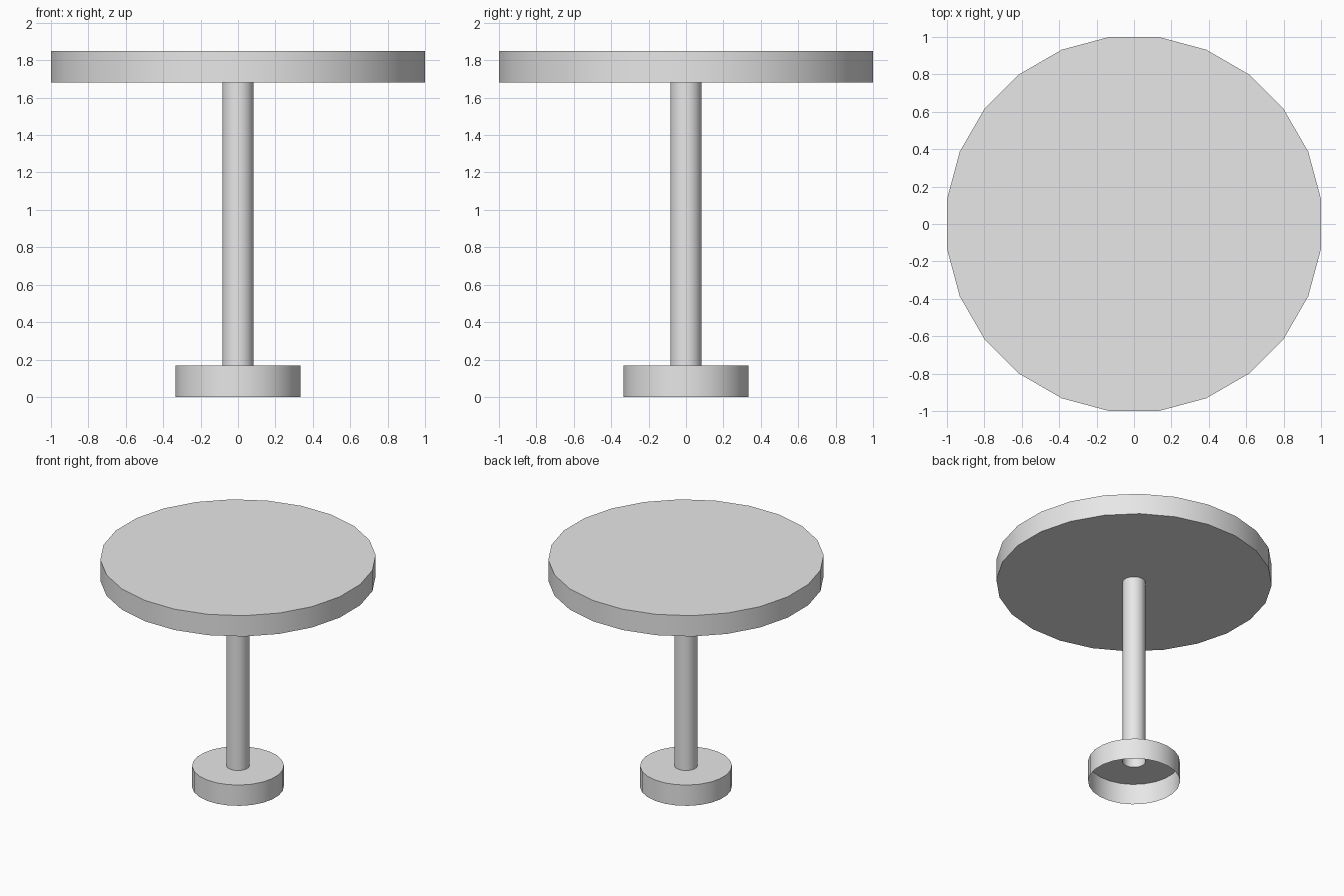
import bpy
import bmesh
import math

SIDES = 24
R = 1 / math.cos(math.pi / SIDES)   # corner radius, so the flats touch x, y = +-1
U = R / 6                           # thickness of tabletop and base

cube = bpy.data.objects.get("Cube")
if cube:
    bpy.data.objects.remove(cube, do_unlink=True)

grey = bpy.data.materials.new("light grey")
grey.use_nodes = True
grey.diffuse_color = (0.8, 0.8, 0.8, 1)
grey.node_tree.nodes["Principled BSDF"].inputs["Base Color"].default_value = (0.8, 0.8, 0.8, 1)


def lathe(name, profile, cap_first=False):
    """Turn (radius, height) points, listed top to bottom, around the z axis."""
    bm = bmesh.new()
    rings = []
    for r, z in profile:
        angles = [(i + 0.5) * math.tau / SIDES for i in range(SIDES)]
        rings.append([bm.verts.new((r * math.cos(a), r * math.sin(a), z)) for a in angles])
    if cap_first:
        bm.faces.new(rings[0])
    for upper, lower in zip(rings, rings[1:]):
        for i in range(SIDES):
            j = (i + 1) % SIDES
            bm.faces.new((upper[i], lower[i], lower[j], upper[j]))
    mesh = bpy.data.meshes.new(name)
    bm.to_mesh(mesh)
    bm.free()
    mesh.materials.append(grey)
    obj = bpy.data.objects.new(name, mesh)
    bpy.context.collection.objects.link(obj)
    bpy.ops.object.select_all(action="DESELECT")
    obj.select_set(True)
    bpy.context.view_layer.objects.active = obj
    bpy.ops.object.shade_smooth_by_angle(angle=math.radians(30))
    return obj


# Round top, its underside joined to the hollow stem
lathe("tabletop", [(R, 11 * U), (R, 10 * U), (U / 2, 10 * U)], cap_first=True)

# Hollow stem
lathe("stem", [(U / 2, 10 * U), (U / 2, U)])

# Base shell, open underneath
lathe("base", [(U / 2, U), (2 * U, U), (2 * U, 0)])
